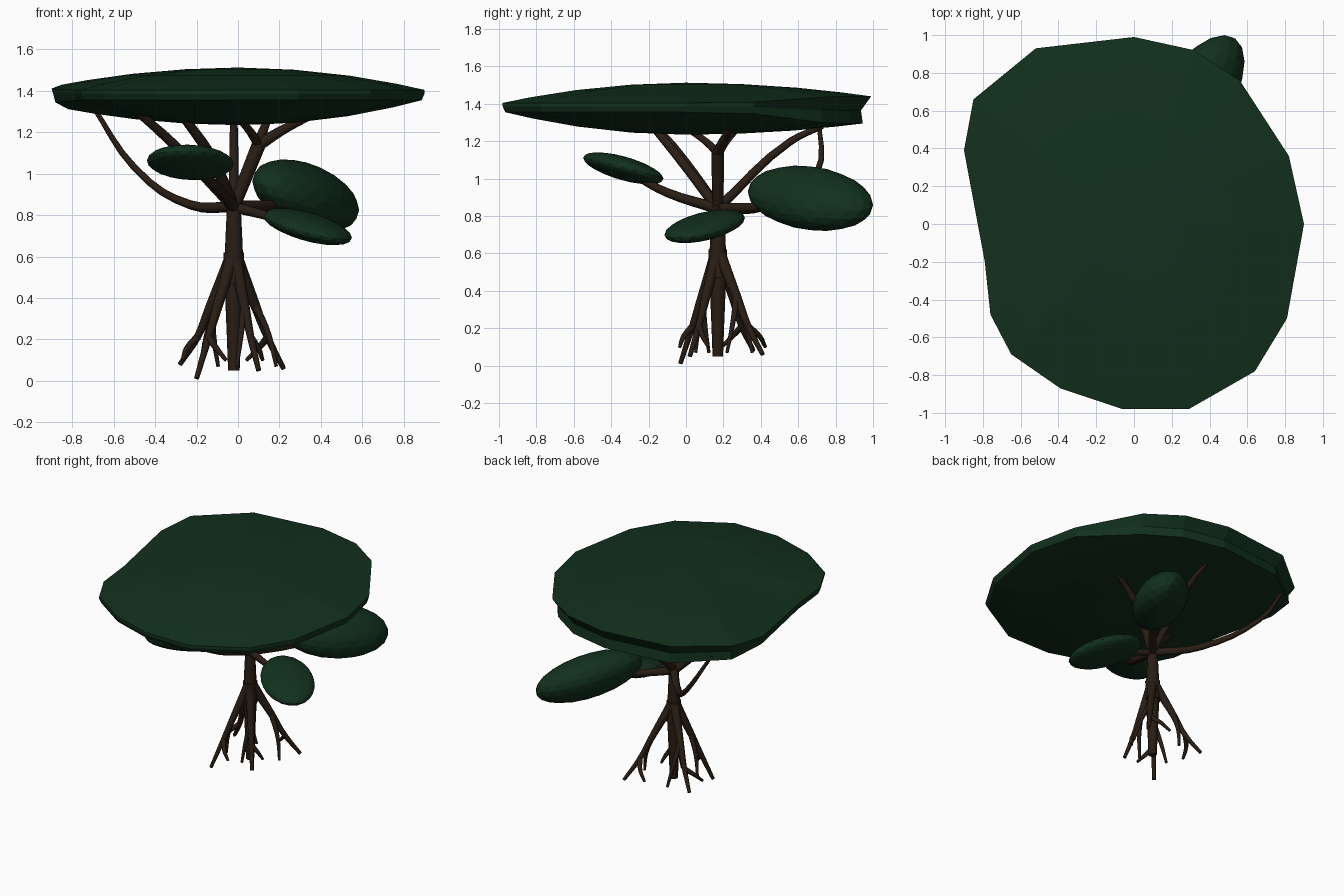
import bpy, bmesh, math
from mathutils import Vector, Matrix

if "Cube" in bpy.data.objects:
    bpy.data.objects.remove(bpy.data.objects["Cube"])


def material(name, rgb):
    m = bpy.data.materials.new(name)
    m.diffuse_color = (*rgb, 1)
    m.use_nodes = True
    m.node_tree.nodes["Principled BSDF"].inputs["Base Color"].default_value = m.diffuse_color
    return m


LEAF = material("leaf_green", (0.006, 0.03, 0.0125))
BARK = material("bark_brown", (0.022, 0.0125, 0.007))
FORK = Vector((-.02, .17, .84))      # where the branches leave the trunk
COLLAR = Vector((-.02, .17, .62))    # where the roots leave the trunk


def mesh_object(name, bm):
    bmesh.ops.recalc_face_normals(bm, faces=bm.faces)
    me = bpy.data.meshes.new(name)
    bm.to_mesh(me)
    bm.free()
    me.materials.append(LEAF)
    bpy.context.collection.objects.link(bpy.data.objects.new(name, me))


def limb(name, points, r0, r1):
    """Smooth round tube through the points, tapering from r0 to r1."""
    cu = bpy.data.curves.new(name, 'CURVE')
    cu.dimensions = '3D'
    cu.bevel_depth = 1
    cu.bevel_resolution = 2
    cu.resolution_u = 4
    cu.use_fill_caps = True
    sp = cu.splines.new('BEZIER')
    sp.bezier_points.add(len(points) - 1)
    for i, (bp, p) in enumerate(zip(sp.bezier_points, points)):
        bp.co = p
        bp.radius = r0 + (r1 - r0) * i / (len(points) - 1)
        bp.handle_left_type = bp.handle_right_type = 'AUTO'
    cu.materials.append(BARK)
    ob = bpy.data.objects.new(name, cu)
    bpy.context.collection.objects.link(ob)
    bpy.ops.object.select_all(action='DESELECT')
    bpy.context.view_layer.objects.active = ob
    ob.select_set(True)
    bpy.ops.object.convert(target='MESH')
    bpy.ops.object.shade_smooth_by_angle(angle=math.radians(50))


def foliage(name, centre, half, corr):
    """Faceted ellipsoid from half extents and its xy, xz, yz slants."""
    xy, xz, yz = corr
    b = math.sqrt(1 - xy * xy)
    c = (yz - xy * xz) / b
    shape = Matrix(((1, 0, 0), (xy, b, 0), (xz, c, math.sqrt(1 - xz * xz - c * c))))
    bm = bmesh.new()
    bmesh.ops.create_icosphere(bm, subdivisions=3, radius=1)
    for v in bm.verts:
        p = shape @ v.co.normalized()
        v.co = [centre[i] + half[i] * p[i] for i in range(3)]
    mesh_object(name, bm)


# Flat main canopy: outline lofted into a lens, rim split at the back
outline = [(0, .99), (-.52, .93), (-.85, .66), (-.9, .39), (-.79, -.2), (-.76, -.48),
           (-.65, -.69), (-.39, -.87), (-.06, -.98), (.29, -.98), (.64, -.78),
           (.81, -.5), (.9, 0), (.82, .36), (.56, .76), (.32, .92)]
n = len(outline)
steps = [.3, .6, .85, 1]
bm = bmesh.new()


def canopy_ring(s, z, back_lift, back_inset=0):
    ring = []
    for x, y in outline:
        w = min(max(2 * y - .6, 0), 1)
        k = s - back_inset * w
        ring.append(bm.verts.new((x * k, y * k, z + back_lift * w)))
    return ring


loops = [canopy_ring(s, 1.405 + .107 * (1 - s * s), .035 * s * s) for s in steps]
loops.append(canopy_ring(1, 1.385, -.02, .055))
loops += [canopy_ring(s * .985, 1.355 - .12 * (1 - s * s), -.06 * s * s, .03 * s)
          for s in reversed(steps)]
for a, b in zip(loops, loops[1:]):
    for i in range(n):
        j = (i + 1) % n
        bm.faces.new((a[i], a[j], b[j], b[i]))
for loop, z in ((loops[0], 1.513), (loops[-1], 1.235)):
    tip = bm.verts.new((0, 0, z))
    for i in range(n):
        bm.faces.new((loop[i], loop[(i + 1) % n], tip))
mesh_object("main_canopy", bm)

# Three lower foliage pads
foliage("front_left_foliage", (-.23, -.335, 1.055), (.21, .215, .086), (.3, -.1, -.65))
foliage("back_right_foliage", (.327, .665, .895), (.258, .335, .175), (.58, -.4, -.2))
foliage("right_foliage", (.335, .1, .745), (.215, .215, .09), (-.3, -.6, .5))

# Trunk, its flare and the central root
limb("trunk", [COLLAR - Vector((0, 0, .15)), COLLAR, FORK + Vector((0, 0, .04))], .055, .032)
limb("central_root", [(-.02, .17, .05), COLLAR], .028, .05)

# Splayed roots: each bows from the collar to its tip, with two shoots peeling off inward
root_tips = [(-.2, -.03, .012), (-.28, .36, .08), (.1, .02, .05), (.22, .41, .06)]
for i, tip in enumerate(root_tips):
    tip = Vector(tip)
    out = tip - COLLAR
    out.z = 0

    def on_root(across, z):
        return COLLAR + out * across + Vector((0, 0, z - COLLAR.z))

    knee = on_root(.42, .37)
    shin = on_root(.68, .21)
    limb(f"root_{i}", [COLLAR, on_root(.17, .52), knee, shin, tip], .036, .012)
    for j, side in enumerate((-1, 1)):
        swing = Matrix.Rotation(side * .55, 3, 'Z') @ out
        foot = COLLAR + swing * (.62 + .15 * j)
        foot.z = .07 + .03 * j
        start = knee if j == 0 else shin
        mid = (start + foot) / 2 + swing * .05
        limb(f"root_shoot_{i}_{j}", [start, mid, foot], .019, .009)

# Branches rising to the main canopy
limb("left_branch", [FORK, (-.23, .42, .85), (-.5, .7, 1.03), (-.71, .71, 1.34)], .028, .011)
limb("back_branch", [FORK, (-.02, .56, 1.2), (-.02, .73, 1.28)], .026, .014)
limb("front_left_branch", [FORK, (-.34, -.07, 1.17), (-.5, -.2, 1.31)], .03, .02)
limb("front_branch", [FORK, (-.14, -.03, 1.1), (-.26, -.17, 1.27)], .03, .022)
split = Vector((.1, .17, 1.14))
limb("right_branch", [FORK, split], .03, .034)
for i, end in enumerate([(.4, .26, 1.3), (0, 0, 1.27), (.15, .28, 1.27)]):
    mid = split.lerp(Vector(end), .45) + Vector((0, 0, .01))
    limb(f"right_fork_{i}", [split, mid, end], .03 - .006 * (i % 2), .015)

# Branches holding the lower pads
limb("front_left_pad_branch", [FORK, (-.09, -.1, .925), (-.2, -.3, 1.03)], .03, .018)
limb("back_right_pad_branch", [FORK, (.17, .4, .85), (.3, .6, .88)], .03, .018)
limb("right_pad_branch", [FORK, (.13, .14, .8), (.3, .11, .755)], .027, .015)
